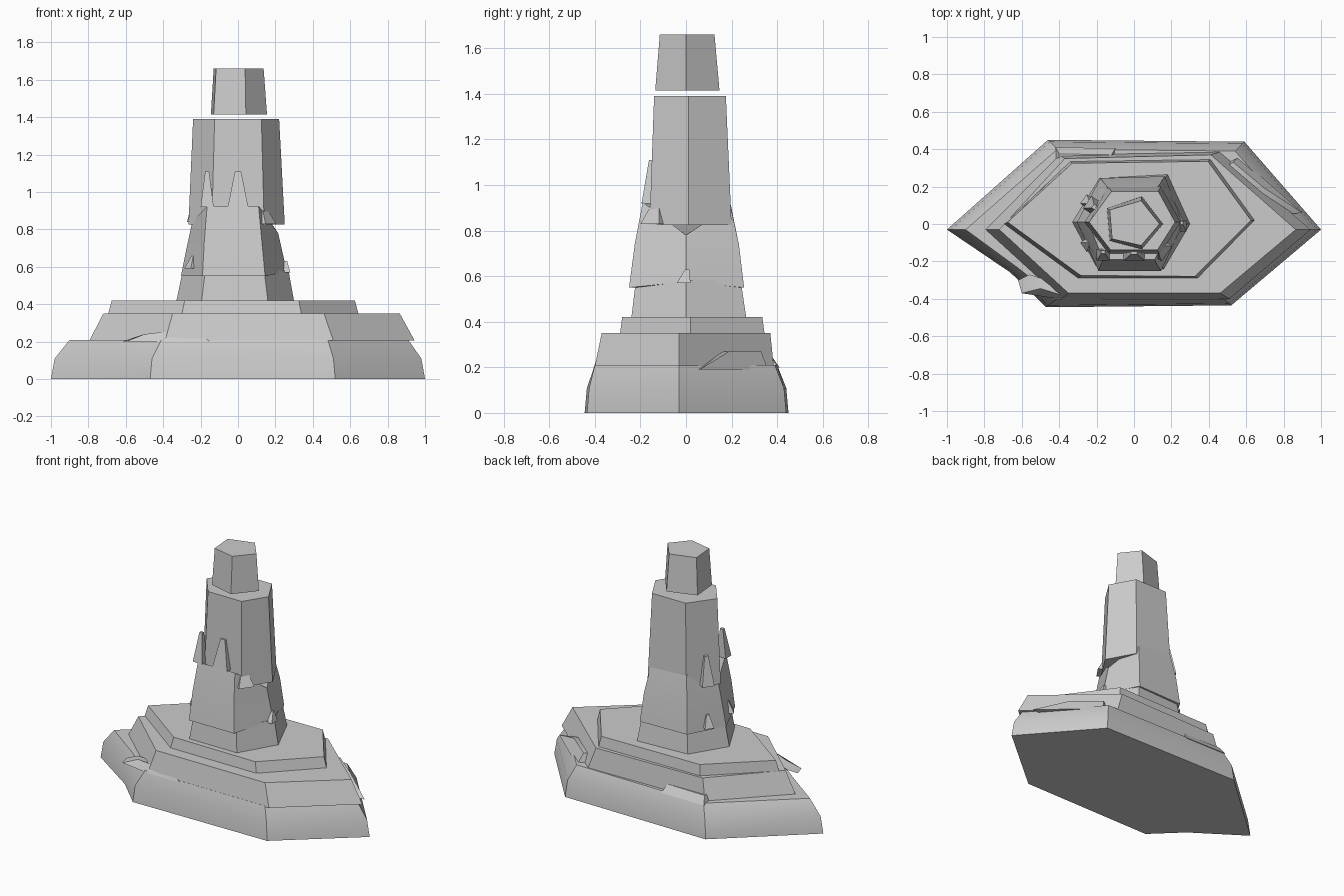
import bpy, bmesh, math
from mathutils import Matrix, Vector


def loft(name, rings):
    """Skin stacked outlines; each ring is (points, z) with an optional z per point."""
    bm = bmesh.new()
    loops = []
    for pts, z in rings:
        zs = z if isinstance(z, (list, tuple)) else [z] * len(pts)
        loops.append([bm.verts.new((x, y, h)) for (x, y), h in zip(pts, zs)])
    n = len(loops[0])
    for a, b in zip(loops, loops[1:]):
        for i in range(n):
            j = (i + 1) % n
            bm.faces.new((a[i], a[j], b[j], b[i]))
    bm.faces.new(loops[0][::-1])
    bm.faces.new(loops[-1])
    bmesh.ops.recalc_face_normals(bm, faces=bm.faces)
    me = bpy.data.meshes.new(name)
    bm.to_mesh(me)
    bm.free()
    ob = bpy.data.objects.new(name, me)
    bpy.context.collection.objects.link(ob)
    bpy.context.view_layer.objects.active = ob
    ob.select_set(True)
    bpy.ops.object.shade_smooth_by_angle(angle=math.radians(35))
    ob.select_set(False)
    return ob


def shard(name, loc, w, d, h, turn=0, tip=0.3, lean=0.0):
    """Tapered splinter of stone, leaning towards its local +y."""
    def box(s, dy):
        return [(-w * s, dy - d * s), (w * s, dy - d * s),
                (w * s, dy + d * s), (-w * s, dy + d * s)]
    ob = loft(name, [(box(1, 0), 0), (box(tip, lean), h)])
    ob.matrix_world = Matrix.Translation(Vector(loc)) @ Matrix.Rotation(math.radians(turn), 4, 'Z')


# Stepped rock plinth
loft("plinth_bottom", [
    ([(-1, -.03), (-.66, -.26), (-.47, -.445), (.52, -.435), (1, -.03), (.59, .44), (-.46, .45)], 0),
    ([(-.98, -.03), (-.65, -.255), (-.46, -.435), (.51, -.425), (.98, -.03), (.58, .43), (-.45, .44)], .11),
    ([(-.90, -.03), (-.62, -.235), (-.41, -.40), (.48, -.40), (.91, -.03), (.54, .39), (-.41, .40)], .21)])
loft("plinth_middle", [
    ([(-.795, -.03), (-.39, -.40), (.51, -.40), (.945, -.03), (.46, .385), (-.40, .37)], .205),
    ([(-.72, -.03), (-.35, -.37), (.46, -.37), (.865, -.03), (.41, .37), (-.37, .35)], .35)])
loft("plinth_top", [
    ([(-.695, .0), (-.30, -.29), (.34, -.29), (.645, .02), (.41, .345), (-.34, .335)], .345),
    ([(-.675, .01), (-.285, -.275), (.325, -.28), (.625, .02), (.395, .335), (-.33, .325)], .42)])

# Broken ledges on the plinth
loft("front_ledge", [
    ([(-.62, -.30), (-.60, -.37), (-.38, -.405), (-.15, -.405), (-.15, -.34), (-.40, -.33)], .20),
    ([(-.56, -.27), (-.50, -.345), (-.37, -.385), (-.20, -.39), (-.15, -.34), (-.40, -.32)],
     [.22, .24, .255, .235, .22, .25])])
loft("back_ledge", [
    ([(-.42, .35), (-.42, .41), (-.10, .405), (-.10, .35)], .20),
    ([(-.40, .34), (-.40, .375), (-.12, .37), (-.12, .34)], .25)])
loft("right_ledge", [
    ([(.50, .33), (.56, .36), (.90, .06), (.80, .05)], .19),
    ([(.50, .31), (.53, .33), (.70, .19), (.68, .16)], .27)])

# Tower: footing, ragged middle, shaft and separate cap
loft("tower_footing", [
    ([(-.33, .01), (-.195, -.24), (.16, -.24), (.30, .0), (.18, .265), (-.185, .245)], .415),
    ([(-.295, .01), (-.175, -.22), (.14, -.22), (.27, .0), (.16, .24), (-.165, .225)], .58)])
loft("tower_middle", [
    ([(-.305, .01), (-.19, -.25), (.145, -.25), (.262, .0), (.165, .255), (-.18, .245)],
     [.55, .55, .55, .575, .55, .55]),
    ([(-.275, .01), (-.18, -.225), (.127, -.225), (.237, .0), (.15, .232), (-.165, .225)],
     [.70, .74, .74, .68, .74, .74]),
    ([(-.245, .01), (-.165, -.19), (.11, -.19), (.215, .0), (.125, .195), (-.14, .195)],
     [.84, .925, .925, .78, .91, .92])])
loft("tower_shaft", [
    ([(-.265, .01), (-.14, -.16), (.14, -.16), (.25, .01), (.145, .20), (-.14, .20)], .825),
    ([(-.24, .01), (-.125, -.14), (.125, -.14), (.22, .01), (.13, .175), (-.12, .175)], 1.39)])
loft("tower_cap", [
    ([(-.145, .085), (-.13, -.09), (.042, -.135), (.155, .0), (.042, .147)], 1.415),
    ([(-.13, .075), (-.117, -.08), (.038, -.115), (.137, .0), (.038, .125)], 1.66)])

# Stone splinters around the shaft: position, half width, half depth, height, turn
for i, (loc, w, d, h, turn) in enumerate([
        ((-.165, -.165, .92), .035, .03, .19, 0),
        ((.0, -.17, .92), .055, .025, .19, 0),
        ((.135, -.13, .83), .05, .05, .10, 55),
        ((-.225, .10, .84), .04, .03, .19, 235),
        ((-.25, -.11, .59), .03, .025, .07, -55),
        ((-.25, .12, .57), .03, .025, .08, 235),
        ((.255, -.01, .57), .025, .03, .06, 0)]):
    shard(f"stone_splinter_{i + 1}", loc, w, d, h, turn, lean=.015)
